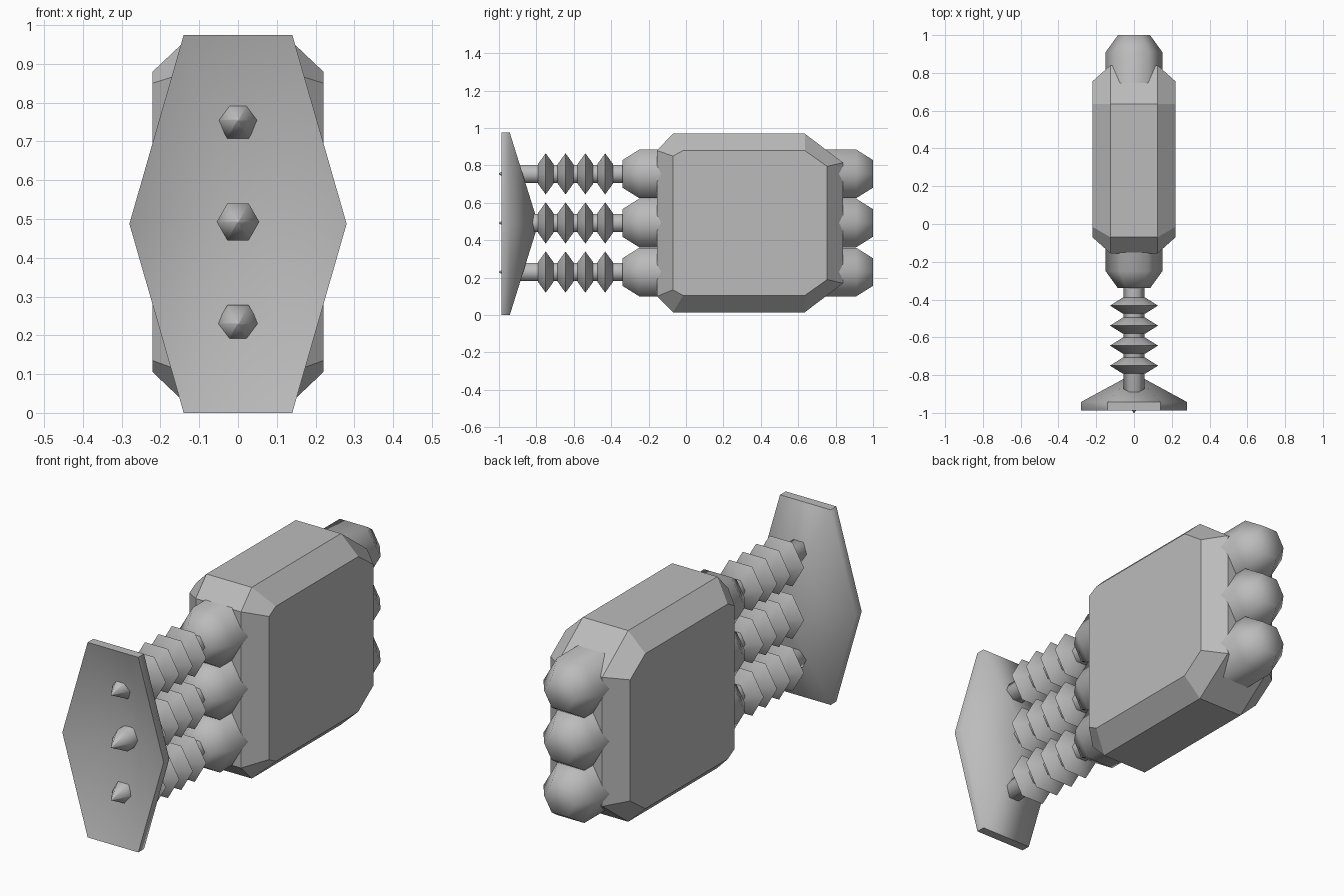
import bpy, bmesh, math
from mathutils import Vector

cube = bpy.data.objects.get("Cube")
if cube:
    bpy.data.objects.remove(cube, do_unlink=True)

# One grey for every part
GREY = (0.5, 0.5, 0.5, 1.0)
grey = bpy.data.materials.new("plain_grey")
grey.use_nodes = True
grey.diffuse_color = GREY
grey.node_tree.nodes["Principled BSDF"].inputs["Base Color"].default_value = GREY


def finish(bm, name, smooth):
    bmesh.ops.remove_doubles(bm, verts=bm.verts, dist=1e-4)
    bmesh.ops.recalc_face_normals(bm, faces=bm.faces)
    for face in bm.faces:
        # end caps stay flat
        face.smooth = smooth and abs(face.normal.y) < 0.999
    mesh = bpy.data.meshes.new(name)
    bm.to_mesh(mesh)
    bm.free()
    mesh.materials.append(grey)
    if smooth:
        mesh.set_sharp_from_angle(angle=math.radians(65))
    obj = bpy.data.objects.new(name, mesh)
    bpy.context.collection.objects.link(obj)
    return obj


def hex_lathe(name, profile, z, stretch=1.0):
    """Six-sided turning along y; profile is a list of (y, radius)."""
    bm = bmesh.new()
    rings = []
    for y, r in profile:
        r = max(r, 1e-6)
        rings.append([bm.verts.new((r * math.cos(k * math.pi / 3), y,
                                    z + stretch * r * math.sin(k * math.pi / 3)))
                      for k in range(6)])
    for a, b in zip(rings, rings[1:]):
        for k in range(6):
            n = (k + 1) % 6
            bm.faces.new((a[k], a[n], b[n], b[k]))
    bm.faces.new(rings[0])
    bm.faces.new(rings[-1])
    return finish(bm, name, True)


# Faceted body: hull of a wide outline in the middle and a smaller one on each side
outer = [(-0.155, 0.10), (-0.07, 0.015), (0.635, 0.015), (0.84, 0.17),
         (0.84, 0.815), (0.635, 0.97), (-0.07, 0.97), (-0.155, 0.88)]
inner = [(-0.07, 0.135), (-0.015, 0.105), (0.635, 0.105), (0.755, 0.19),
         (0.755, 0.795), (0.635, 0.88), (-0.015, 0.88), (-0.07, 0.85)]
bm = bmesh.new()
loops = [[bm.verts.new((x, y, z)) for y, z in outline]
         for x, outline in ((-0.22, inner), (-0.125, outer), (0.125, outer), (0.22, inner))]
for a, b in zip(loops, loops[1:]):
    for k in range(8):
        n = (k + 1) % 8
        bm.faces.new((a[k], a[n], b[n], b[k]))
bm.faces.new(loops[0])
bm.faces.new(loops[-1])
finish(bm, "body", False)

# Stretched hexagonal dish, hollow at the front
hex_lathe("front_dish", [(-0.84, 0), (-0.987, 0.28), (-0.942, 0.28), (-0.79, 0)],
          0.4875, stretch=2.01)

# Three rows of capsule, pointed rod and bellows rings
for row, z in (("lower", 0.23), ("middle", 0.4925), ("upper", 0.755)):
    hex_lathe(row + "_capsule", [(-0.34, 0.085), (-0.25, 0.15), (0.91, 0.15), (1.0, 0.085)], z)
    hex_lathe(row + "_rod", [(-1.0, 0.003), (-0.91, 0.055), (-0.30, 0.055)], z)
    for i in range(4):
        y = -0.75 + 0.106 * i
        hex_lathe(f"{row}_ring_{i + 1}", [(y - 0.042, 0.06), (y, 0.127), (y + 0.042, 0.06)], z)
